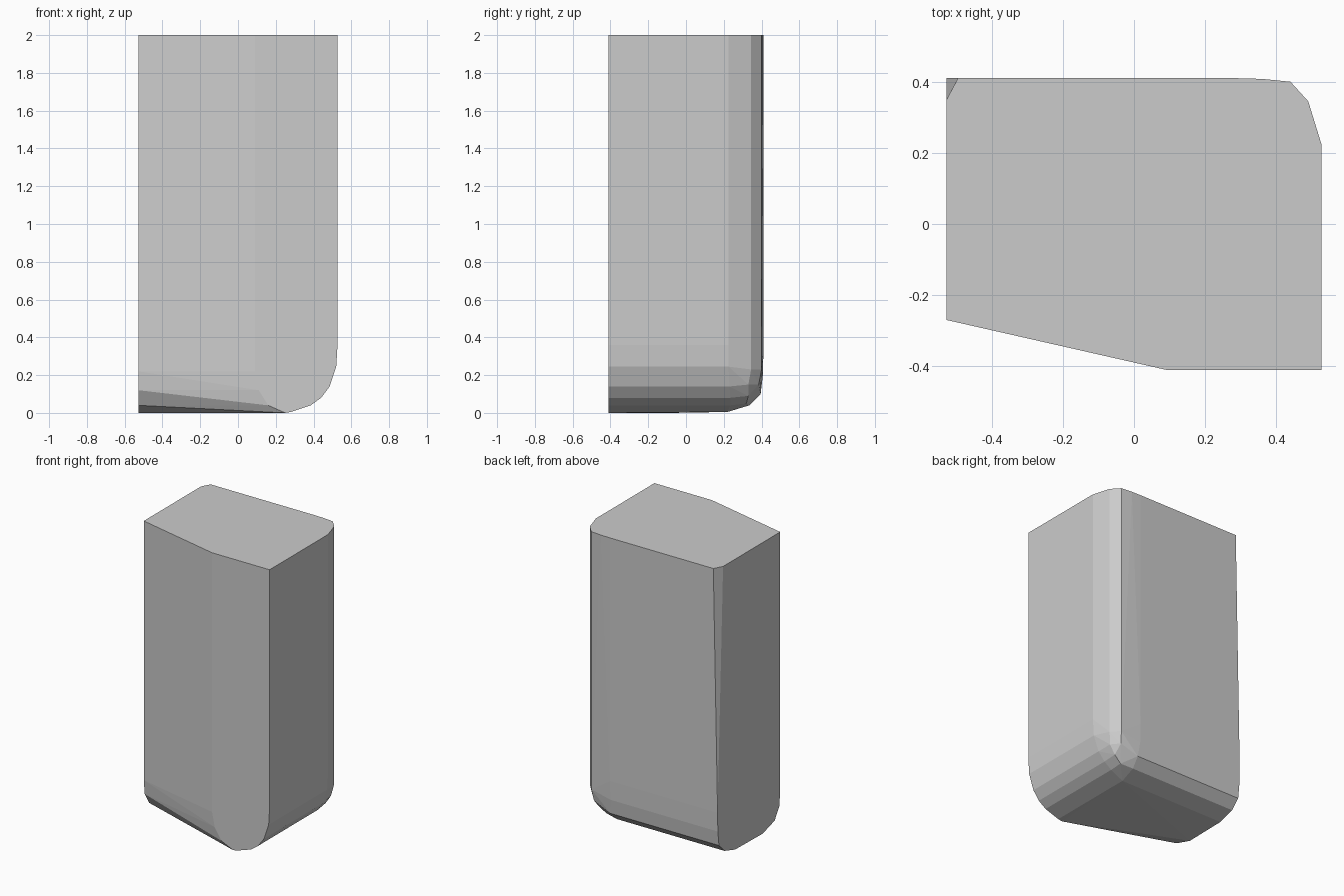
import bpy, bmesh, math

if "Cube" in bpy.data.objects:
    bpy.data.objects.remove(bpy.data.objects["Cube"])

X, Y = 0.527, 0.41
pts = []

# top outline: rounded back-right corner, small back-left chamfer, slanted front-left
corner = [(X, 0.225), (0.49, 0.345), (0.44, 0.40), (0.36, 0.408), (0.29, Y)]
top = [(0.09, -Y), (X, -Y)] + corner + [(-0.495, Y), (-X, 0.35), (-X, -0.27)]
pts += [(x, y, 2.0) for x, y in top]

# rounded lower right edge, running front to back
for x, z, y in [(X, 0.36, 0.225), (0.52, 0.245, 0.225), (0.485, 0.14, 0.23),
                (0.44, 0.08, 0.235), (0.385, 0.04, 0.235), (0.28, 0.005, 0.22)]:
    pts += [(x, -Y, z), (x, y, z)]

# rounded lower back edge, running right to left
for y, z, x in [(Y, 0.33, 0.29), (0.407, 0.2, 0.29), (0.395, 0.1, 0.30),
                (0.335, 0.04, 0.29), (0.22, 0.005, 0.28)]:
    pts += [(x, y, z), (-X, y, z)]

# three-way rounded corner at the lower back right
pts += [(0.49, 0.345, 0.23), (0.44, 0.40, 0.23), (0.475, 0.33, 0.15),
        (0.43, 0.385, 0.15), (0.435, 0.33, 0.09), (0.38, 0.32, 0.05)]

# rounded lower edge below the slanted front-left face
for x, y, z in [(0.09, -0.27, 0.22), (0.11, -0.26, 0.12),
                (0.16, -0.21, 0.04), (0.25, -0.08, 0.0)]:
    pts += [(x, -Y, z), (-X, y, z)]

# wrap the sections into one faceted solid
bm = bmesh.new()
for p in pts:
    bm.verts.new(p)
res = bmesh.ops.convex_hull(bm, input=bm.verts[:])
loose = [v for v in bm.verts if not v.link_faces]
bmesh.ops.delete(bm, geom=loose, context='VERTS')
bmesh.ops.dissolve_limit(bm, angle_limit=math.radians(0.5),
                         verts=bm.verts[:], edges=bm.edges[:])
bmesh.ops.recalc_face_normals(bm, faces=bm.faces[:])

mesh = bpy.data.meshes.new("rounded_block")
bm.to_mesh(mesh)
bm.free()
block = bpy.data.objects.new("rounded_block", mesh)
bpy.context.collection.objects.link(block)
